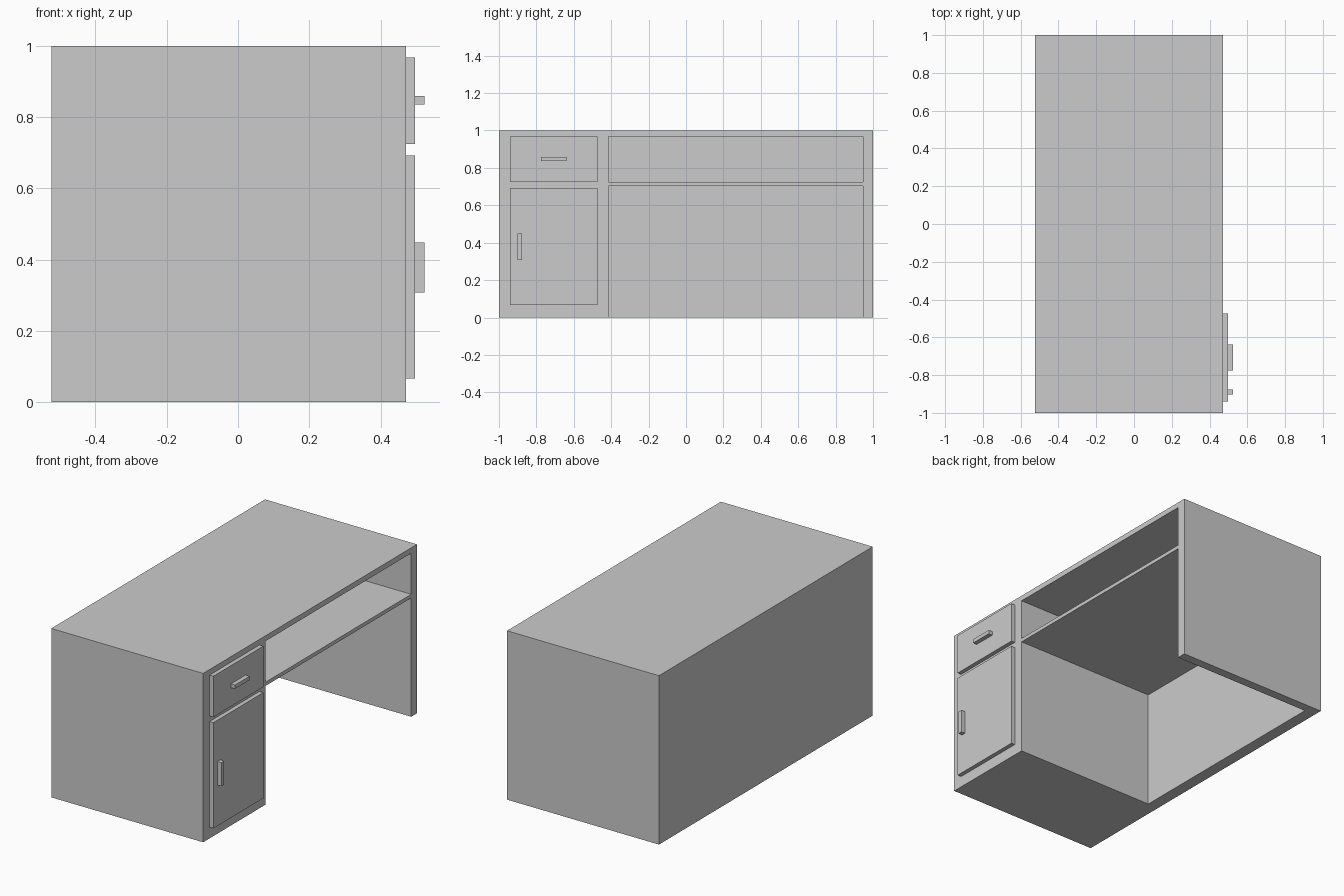
import bpy

if "Cube" in bpy.data.objects:
    bpy.data.objects.remove(bpy.data.objects["Cube"])

BACK, FRONT, INNER_BACK = -0.523, 0.472, -0.452
PANEL, GRIP = 0.497, 0.523


def box(name, x, y, z):
    """Axis-aligned box from (min, max) pairs."""
    bpy.ops.mesh.primitive_cube_add(
        size=1, location=[(a + b) / 2 for a, b in (x, y, z)])
    ob = bpy.context.object
    ob.name = ob.data.name = name
    ob.scale = [b - a for a, b in (x, y, z)]
    bpy.ops.object.transform_apply(location=False, rotation=False, scale=True)
    return ob


# Desk carcass: a solid block with the open shelf and the knee space cut out
carcass = box("desk_carcass", (BACK, FRONT), (-1, 1), (0, 1))
for name, z in (("shelf_opening", (0.725, 0.968)), ("knee_space", (-0.2, 0.703))):
    cutter = box(name, (INNER_BACK, 0.7), (-0.415, 0.946), z)
    cutter.hide_render = True
    mod = carcass.modifiers.new(name, 'BOOLEAN')
    mod.operation = 'DIFFERENCE'
    mod.solver = 'EXACT'
    mod.object = cutter
    bpy.context.view_layer.objects.active = carcass
    bpy.ops.object.modifier_apply(modifier=name)
    bpy.data.objects.remove(cutter)

# Pedestal fronts
box("drawer_front", (FRONT, PANEL), (-0.94, -0.473), (0.725, 0.967))
box("cupboard_door", (FRONT, PANEL), (-0.94, -0.473), (0.066, 0.692))

# Handles
box("drawer_handle", (PANEL, GRIP), (-0.775, -0.639), (0.836, 0.859))
box("door_handle", (PANEL, GRIP), (-0.902, -0.876), (0.308, 0.448))
